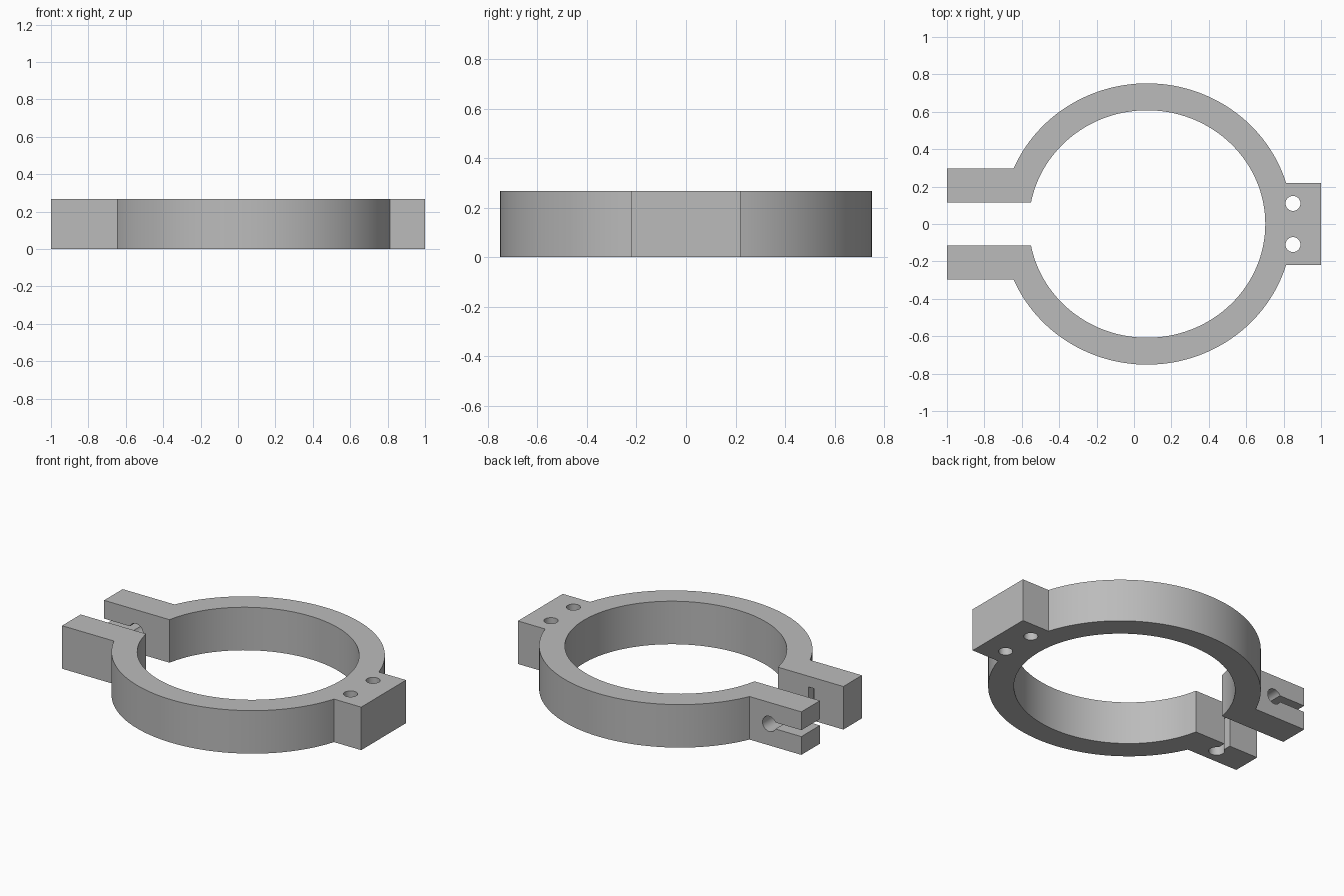
import bpy, bmesh
from math import sin, cos, asin, pi
from mathutils import Vector

cube = bpy.data.objects.get("Cube")
if cube:
    bpy.data.objects.remove(cube, do_unlink=True)

HEIGHT = 0.267
CENTRE_X = 0.07
OUTER = (0.777, 0.752)
INNER = (0.632, 0.608)
EAR_OUT, EAR_IN = 0.297, 0.115
TAB = 0.22
PIN_X = -0.78

grey = bpy.data.materials.new("plain_grey")
grey.use_nodes = True
colour = (0.5, 0.5, 0.5, 1)
grey.diffuse_color = colour
grey.node_tree.nodes["Principled BSDF"].inputs["Base Color"].default_value = colour


def arc(radii, start, end, count, cx=0.0):
    steps = [start + (end - start) * i / count for i in range(count + 1)]
    return [(cx + radii[0] * cos(a), radii[1] * sin(a)) for a in steps]


def prism(name, outline, origin, u, v, along):
    """Extrude a flat outline, placed by its u and v axes, by the vector along."""
    origin, u, v = Vector(origin), Vector(u), Vector(v)
    bm = bmesh.new()
    face = bm.faces.new([bm.verts.new(origin + u * p + v * q) for p, q in outline])
    side = bmesh.ops.extrude_face_region(bm, geom=[face])["geom"]
    verts = [g for g in side if isinstance(g, bmesh.types.BMVert)]
    bmesh.ops.translate(bm, verts=verts, vec=along)
    bmesh.ops.recalc_face_normals(bm, faces=bm.faces)
    mesh = bpy.data.meshes.new(name)
    bm.to_mesh(mesh)
    bm.free()
    mesh.materials.append(grey)
    obj = bpy.data.objects.new(name, mesh)
    bpy.context.collection.objects.link(obj)
    return obj


def keyhole(radius, half_slot, length):
    a = asin(half_slot / radius)
    return arc((radius, radius), a, 2 * pi - a, 32) + [(length, -half_slot), (length, half_slot)]


# Open ring with two ears on one side and a tab on the other
upper = [(1, TAB)]
upper += arc(OUTER, asin(TAB / OUTER[1]), pi - asin(EAR_OUT / OUTER[1]), 56, CENTRE_X)
upper += [(-1, EAR_OUT), (-1, EAR_IN)]
upper += arc(INNER, pi - asin(EAR_IN / INNER[1]), 0, 64, CENTRE_X)
lower = [(x, -y) for x, y in reversed(upper[:-1])]
X, Y, Z = (1, 0, 0), (0, 1, 0), (0, 0, 1)
clamp = prism("clamp_ring", upper + lower, (0, 0, 0), X, Y, (0, 0, HEIGHT))

# Two bolt holes through the tab
cutters = []
for y in (-0.11, 0.11):
    circle = arc((0.04, 0.04), 0, 2 * pi, 32)[:-1]
    cutters.append(prism("tab_hole_cutter", circle, (0.85, y, -0.1), X, Y, (0, 0, 0.5)))

# Keyhole through the back ear, open at its end
cutters.append(prism("back_ear_cutter", keyhole(0.047, 0.02, 0.3),
                     (PIN_X, 0.05, HEIGHT / 2), (-1, 0, 0), Z, (0, 0.3, 0)))

# Blind pin socket under the front ear, slotted towards the gap
cutters.append(prism("front_ear_cutter", keyhole(0.045, 0.02, 0.15),
                     (PIN_X, -0.206, -0.1), Y, X, (0, 0, 0.3)))

bpy.context.view_layer.objects.active = clamp
clamp.select_set(True)
for cutter in cutters:
    cutter.hide_render = True
    mod = clamp.modifiers.new("cut", "BOOLEAN")
    mod.operation = "DIFFERENCE"
    mod.solver = "EXACT"
    mod.object = cutter
    bpy.ops.object.modifier_apply(modifier=mod.name)
    bpy.data.objects.remove(cutter, do_unlink=True)

bpy.ops.object.shade_smooth_by_angle(angle=pi / 6)
